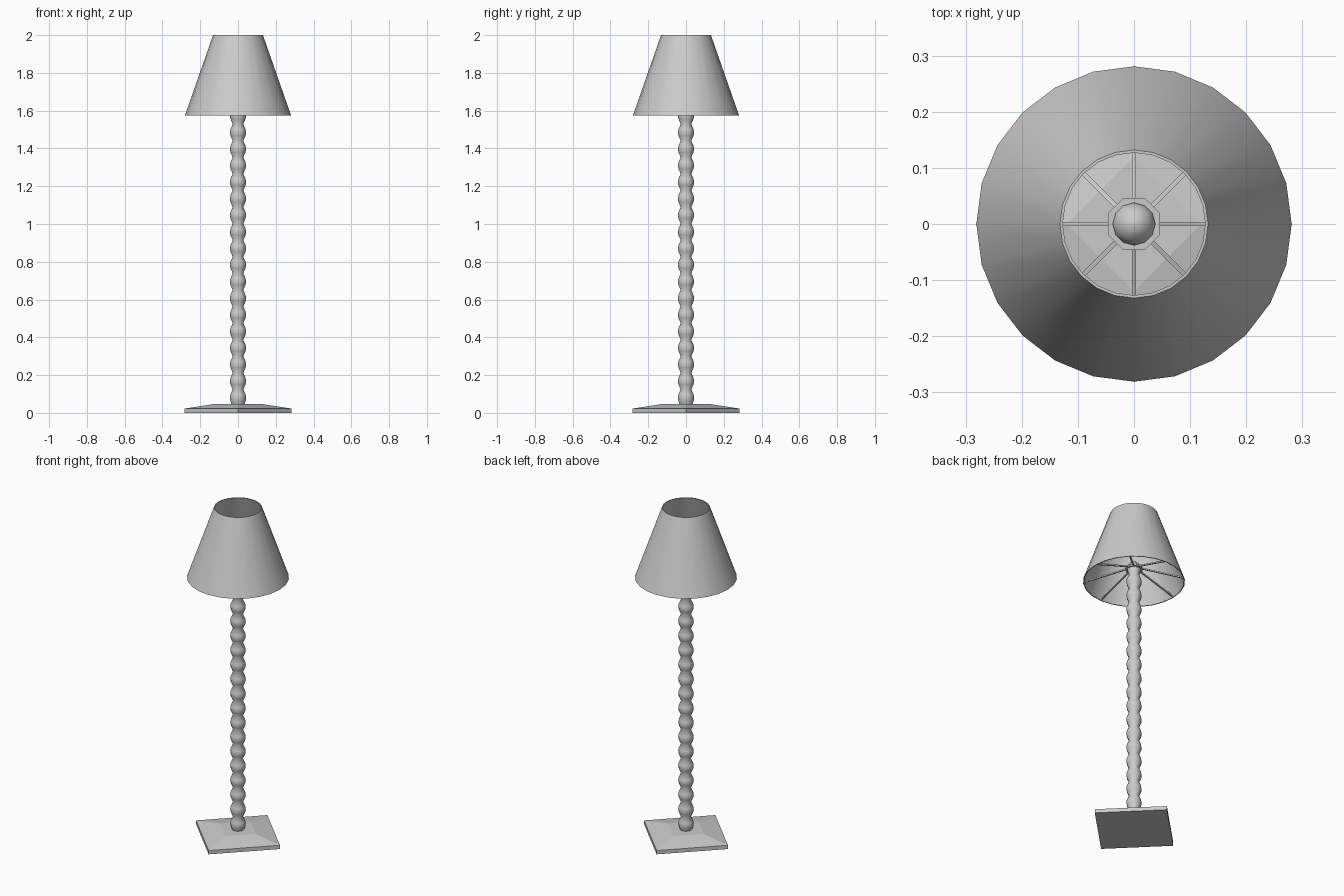
import bpy, bmesh
from math import cos, sin, pi, radians
from mathutils import Vector

if "Cube" in bpy.data.objects:
    bpy.data.objects.remove(bpy.data.objects["Cube"])


def lathe(name, profile, sides, turn=0.0, closed=False, smooth=None):
    """Spin an (r, z) profile around z; open profiles get end caps."""
    bm = bmesh.new()
    rings = [[bm.verts.new((r * cos(turn + 2 * pi * i / sides),
                            r * sin(turn + 2 * pi * i / sides), z))
              for i in range(sides)] for r, z in profile]
    pairs = list(zip(rings, rings[1:] + rings[:1])) if closed else list(zip(rings, rings[1:]))
    for a, b in pairs:
        for i in range(sides):
            j = (i + 1) % sides
            bm.faces.new((a[i], a[j], b[j], b[i]))
    if not closed:
        bm.faces.new(rings[0][::-1])
        bm.faces.new(rings[-1])
    bmesh.ops.recalc_face_normals(bm, faces=bm.faces)
    return finish(name, bm, smooth)


def finish(name, bm, smooth=None):
    mesh = bpy.data.meshes.new(name)
    bm.to_mesh(mesh)
    bm.free()
    ob = bpy.data.objects.new(name, mesh)
    bpy.context.collection.objects.link(ob)
    if smooth:
        bpy.ops.object.select_all(action='DESELECT')
        ob.select_set(True)
        bpy.context.view_layer.objects.active = ob
        bpy.ops.object.shade_smooth_by_angle(angle=radians(smooth))
    return ob


# Square foot with its corners on the axes, sloping up to a flat top
lathe("base", [(0.282, 0.005 - 0.005), (0.282, 0.023), (0.12, 0.048)], 4)

# Beaded post, ending in a small dome inside the shade
PITCH, FIRST, BEADS = 0.0878, 0.08, 18
post = [(0.034, 0.045)]
for n in range(BEADS):
    z = FIRST + n * PITCH
    post += [(0.040, z - 0.017), (0.043, z), (0.040, z + 0.017), (0.028, z + PITCH / 2)]
top = FIRST + BEADS * PITCH
post += [(0.038, top - 0.012), (0.038, top + 0.004), (0.030, top + 0.022),
         (0.016, top + 0.034), (0.003, top + 0.038)]
lathe("post", post, 12, smooth=60)

# Octagonal collar that carries the shade
HUB_Z = 1.655
lathe("collar", [(0.036, HUB_Z - 0.006), (0.050, HUB_Z - 0.006),
                 (0.050, HUB_Z + 0.006), (0.036, HUB_Z + 0.006)], 8, pi / 8, closed=True)

# Eight thin rods running from the collar down to the lower rim
bm = bmesh.new()
for k in range(8):
    a = k * pi / 4
    out = Vector((cos(a), sin(a), 0))
    side = Vector((-sin(a), cos(a), 0)) * 0.004
    up = Vector((0, 0, 0.004))
    ends = [[bm.verts.new(out * r + Vector((0, 0, z)) + side * s + up * u)
             for s, u in ((-1, -1), (1, -1), (1, 1), (-1, 1))]
            for r, z in ((0.044, HUB_Z), (0.275, 1.585))]
    for i in range(4):
        j = (i + 1) % 4
        bm.faces.new((ends[0][i], ends[0][j], ends[1][j], ends[1][i]))
    bm.faces.new(ends[0])
    bm.faces.new(ends[1])
bmesh.ops.recalc_face_normals(bm, faces=bm.faces)
finish("shade_spokes", bm)

# Conical shade, thin walled and open at both ends
lathe("shade", [(0.281, 1.575), (0.132, 2.0), (0.127, 2.0), (0.276, 1.575)],
      24, closed=True, smooth=40)
